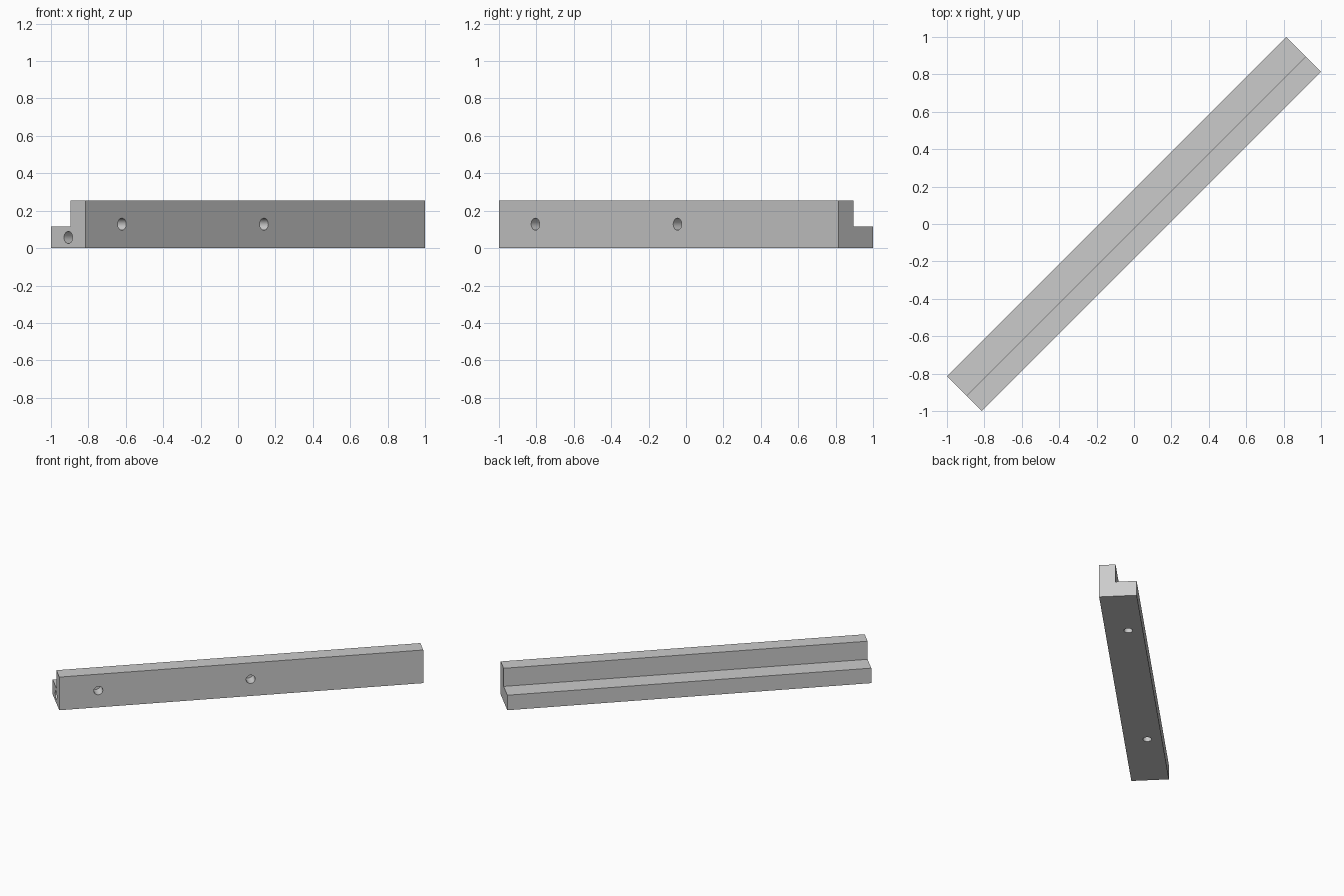
import bpy, bmesh, math
from mathutils import Matrix, Vector

if "Cube" in bpy.data.objects:
    bpy.data.objects.remove(bpy.data.objects["Cube"])

HALF_L, HALF_W = 1.2834, 0.1308      # half length and half width of the rail
HEIGHT, STEP_Z, STEP_V = 0.254, 0.115, -0.016
TURN = Matrix.Rotation(math.radians(45), 4, 'Z')

grey = bpy.data.materials.new("light_grey")
grey.diffuse_color = (0.6, 0.6, 0.6, 1)
grey.use_nodes = True
grey.node_tree.nodes["Principled BSDF"].inputs["Base Color"].default_value = grey.diffuse_color


def make_object(name, bm):
    bmesh.ops.recalc_face_normals(bm, faces=bm.faces)
    mesh = bpy.data.meshes.new(name)
    bm.to_mesh(mesh)
    bm.free()
    mesh.materials.append(grey)
    ob = bpy.data.objects.new(name, mesh)
    bpy.context.collection.objects.link(ob)
    return ob


# Rail: L-shaped section extruded along its length
profile = [(-HALF_W, 0), (HALF_W, 0), (HALF_W, STEP_Z),
           (STEP_V, STEP_Z), (STEP_V, HEIGHT), (-HALF_W, HEIGHT)]
bm = bmesh.new()
face = bm.faces.new([bm.verts.new((-HALF_L, v, z)) for v, z in profile])
ext = bmesh.ops.extrude_face_region(bm, geom=[face])
bmesh.ops.translate(bm, vec=(2 * HALF_L, 0, 0),
                    verts=[g for g in ext["geom"] if isinstance(g, bmesh.types.BMVert)])
rail = make_object("stepped_rail", bm)

# Blind holes: (mouth centre, drilling direction, radius, depth)
holes = [((-1.008, -HALF_W, 0.128), (0, 1, 0), 0.032, 0.09),
         ((0.066, -HALF_W, 0.128), (0, 1, 0), 0.032, 0.09),
         ((0.80, 0.03, 0), (0, 0, 1), 0.03, 0.085),
         ((-0.717, 0.03, 0), (0, 0, 1), 0.03, 0.085),
         ((-HALF_L, 0, 0.057), (1, 0, 0), 0.032, 0.10)]
bm = bmesh.new()
for centre, direction, radius, depth in holes:
    d = Vector(direction)
    # the cutter sticks 0.02 out of the surface
    place = (Matrix.Translation(Vector(centre) + d * (depth - 0.02) / 2)
             @ d.to_track_quat('Z', 'Y').to_matrix().to_4x4())
    bmesh.ops.create_cone(bm, cap_ends=True, segments=32, radius1=radius,
                          radius2=radius, depth=depth + 0.02, matrix=place)
cutter = make_object("hole_cutter", bm)
cutter.hide_render = True

cut = rail.modifiers.new("holes", 'BOOLEAN')
cut.operation = 'DIFFERENCE'
cut.solver = 'EXACT'
cut.object = cutter
bpy.context.view_layer.objects.active = rail
rail.select_set(True)
cutter.select_set(False)
bpy.ops.object.modifier_apply(modifier=cut.name)
bpy.data.objects.remove(cutter)

# Turn the finished rail onto the diagonal
rail.data.transform(TURN)
bpy.ops.object.shade_smooth_by_angle(angle=math.radians(30))
